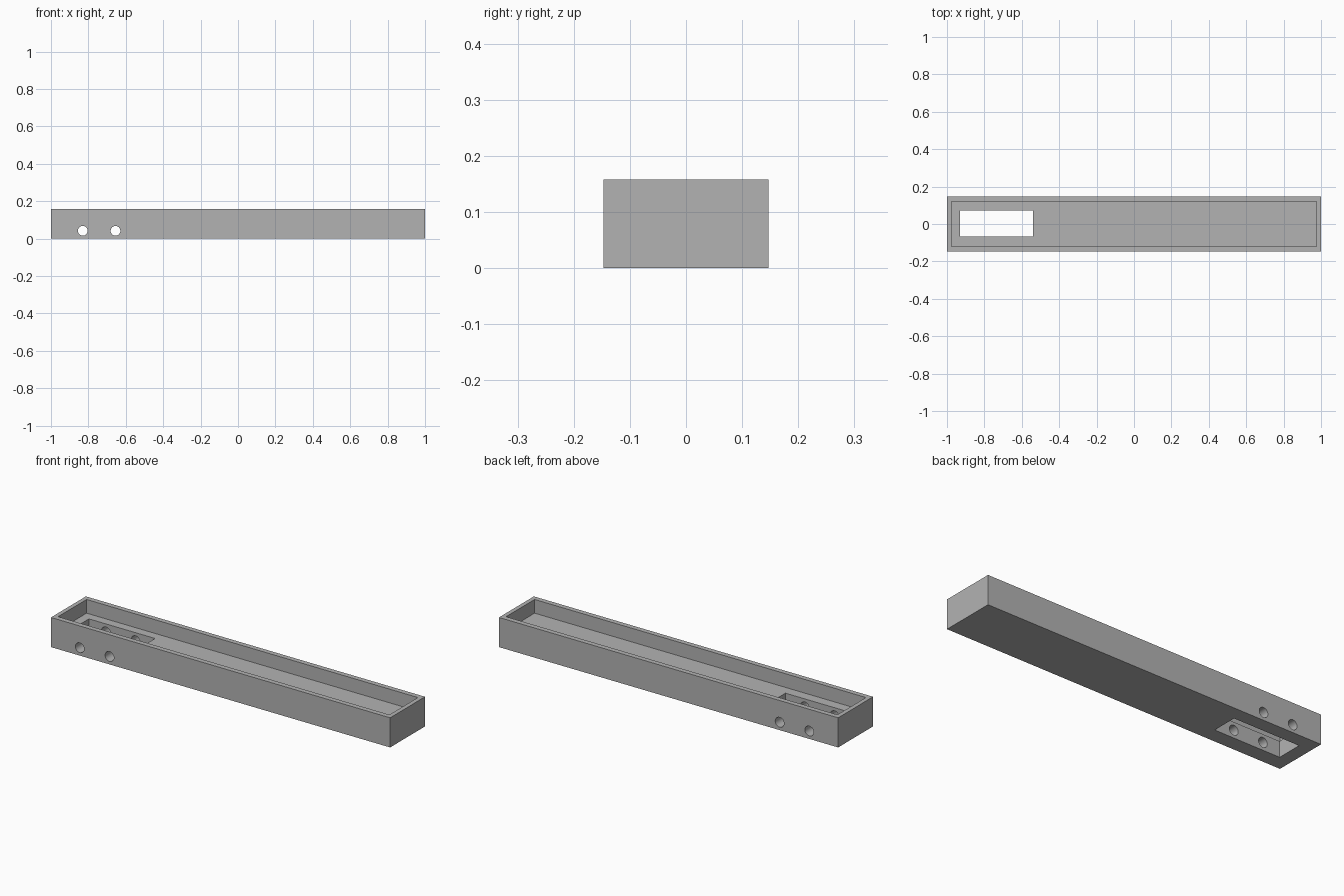
import bpy
import math

default = bpy.data.objects.get("Cube")
if default:
    bpy.data.objects.remove(default, do_unlink=True)

# Main dimensions
HALF_X, HALF_Y, HEIGHT = 1.0, 0.147, 0.158
POCKET_X, POCKET_Y = 0.977, 0.12
FLOOR = 0.085
HOLE_RADIUS, HOLE_Z = 0.026, 0.042

grey = bpy.data.materials.new("plain_grey")
grey.use_nodes = True
grey.diffuse_color = (0.45, 0.45, 0.45, 1)
grey.node_tree.nodes["Principled BSDF"].inputs["Base Color"].default_value = (0.45, 0.45, 0.45, 1)


def box(name, low, high):
    """Axis-aligned box between two corners."""
    middle = [(a + b) / 2 for a, b in zip(low, high)]
    bpy.ops.mesh.primitive_cube_add(size=1, location=middle)
    obj = bpy.context.object
    obj.name = name
    obj.scale = [b - a for a, b in zip(low, high)]
    bpy.ops.object.transform_apply(location=True, rotation=True, scale=True)
    obj.data.materials.append(grey)
    return obj


def cross_hole(name, x):
    """Cylinder running through both long walls."""
    bpy.ops.mesh.primitive_cylinder_add(
        vertices=32, radius=HOLE_RADIUS, depth=HALF_Y * 3,
        location=(x, 0, HOLE_Z), rotation=(math.pi / 2, 0, 0))
    obj = bpy.context.object
    obj.name = name
    obj.data.materials.append(grey)
    return obj


# Solid bar
tray = box("tray", (-HALF_X, -HALF_Y, 0), (HALF_X, HALF_Y, HEIGHT))

# Long shallow pocket, through slot in its floor, and two cross holes
cutters = [
    box("pocket_cutter", (-POCKET_X, -POCKET_Y, FLOOR), (POCKET_X, POCKET_Y, HEIGHT + 0.1)),
    box("slot_cutter", (-0.93, -0.066, -0.1), (-0.54, 0.073, HEIGHT + 0.1)),
    cross_hole("rear_hole_cutter", -0.83),
    cross_hole("inner_hole_cutter", -0.655),
]

bpy.ops.object.select_all(action="DESELECT")
tray.select_set(True)
bpy.context.view_layer.objects.active = tray
for cutter in cutters:
    cutter.hide_render = True
    cut = tray.modifiers.new(cutter.name, "BOOLEAN")
    cut.operation = "DIFFERENCE"
    cut.solver = "EXACT"
    cut.object = cutter
    bpy.ops.object.modifier_apply(modifier=cut.name)
for cutter in cutters:
    bpy.data.objects.remove(cutter, do_unlink=True)

# Round hole walls, crisp box edges
bpy.ops.object.shade_smooth_by_angle(angle=math.radians(30))
